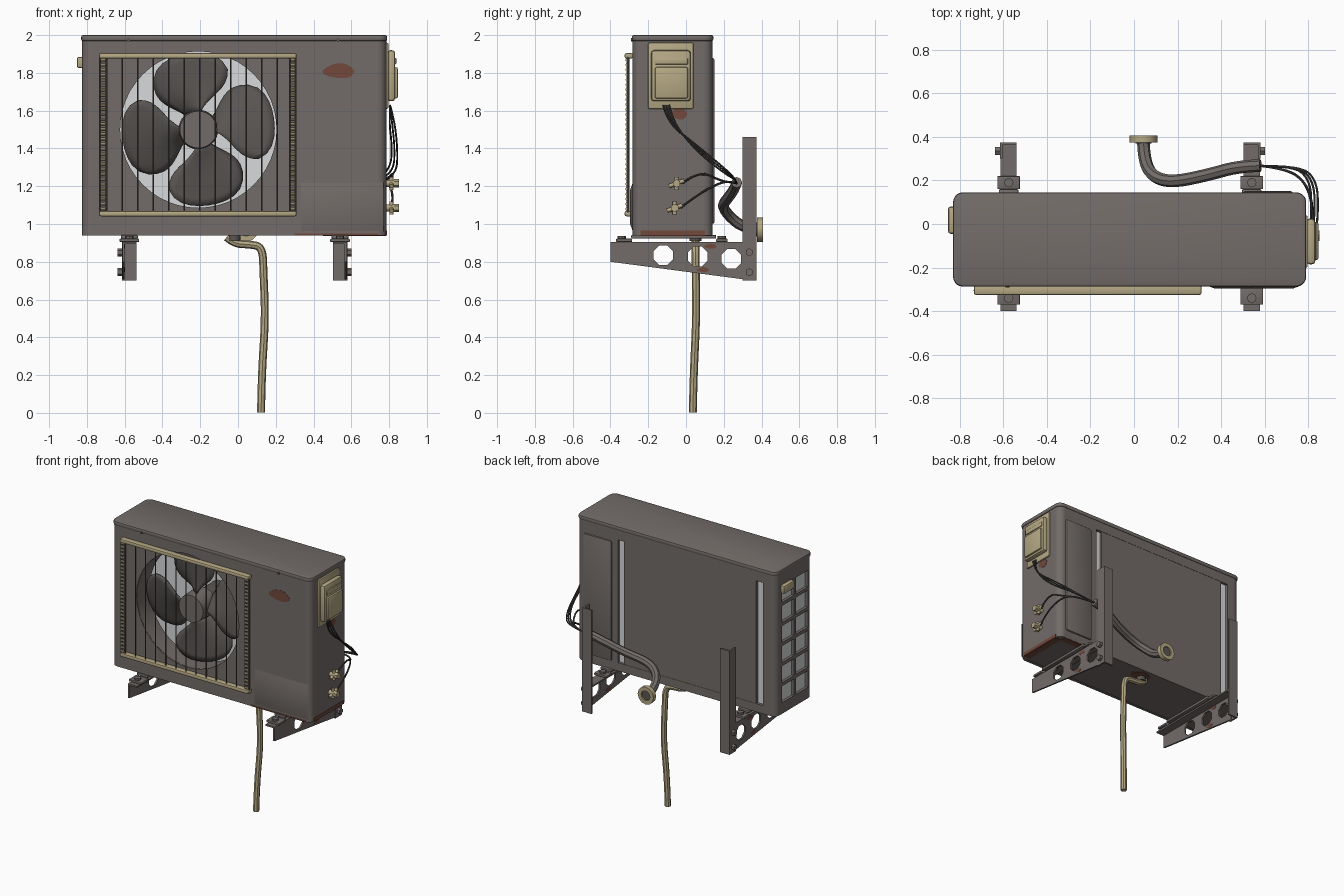
import bpy, bmesh, math
from mathutils import Vector

cube = bpy.data.objects.get("Cube")
if cube:
    bpy.data.objects.remove(cube, do_unlink=True)


def material(name, r, g, b):
    m = bpy.data.materials.new(name)
    m.use_nodes = True
    m.diffuse_color = (r, g, b, 1)
    bsdf = next(n for n in m.node_tree.nodes if n.type == 'BSDF_PRINCIPLED')
    bsdf.inputs["Base Color"].default_value = (r, g, b, 1)
    bsdf.inputs["Roughness"].default_value = 0.7
    return m


GREY = material("warm grey paint", 0.17, 0.15, 0.14)
DARK = material("dark grey", 0.10, 0.09, 0.085)
CREAM = material("aged cream plastic", 0.46, 0.39, 0.23)
RUST = material("rust", 0.17, 0.065, 0.043)
FIN = material("pale fins", 0.68, 0.70, 0.71)
CABLE = material("black cable", 0.06, 0.055, 0.053)


def shade(ob):
    bpy.ops.object.select_all(action='DESELECT')
    ob.select_set(True)
    bpy.context.view_layer.objects.active = ob
    bpy.ops.object.shade_smooth_by_angle(angle=math.radians(35))


def finish(name, bm, mat):
    bmesh.ops.recalc_face_normals(bm, faces=bm.faces)
    me = bpy.data.meshes.new(name)
    bm.to_mesh(me)
    bm.free()
    me.materials.append(mat)
    ob = bpy.data.objects.new(name, me)
    bpy.context.collection.objects.link(ob)
    shade(ob)
    return ob


def box(name, x, y, z, mat, bevel=0.0, upright=0.0):
    """Box from ranges; upright rounds the vertical edges, bevel the rest."""
    bm = bmesh.new()
    bmesh.ops.create_cube(bm, size=1)
    for v in bm.verts:
        v.co = [r[0] if c < 0 else r[1] for r, c in zip((x, y, z), v.co)]
    if upright:
        edges = [e for e in bm.edges if abs(e.verts[0].co.z - e.verts[1].co.z) > 1e-4]
        bmesh.ops.bevel(bm, geom=edges, offset=upright, segments=5, affect='EDGES', profile=0.5)
    if bevel:
        edges = [e for e in bm.edges if e.calc_face_angle(0) > 0.6]
        bmesh.ops.bevel(bm, geom=edges, offset=bevel, segments=2, affect='EDGES', profile=0.5)
    return finish(name, bm, mat)


def rod(name, a, b, r, mat, sides=12, r2=None):
    a, b = Vector(a), Vector(b)
    bm = bmesh.new()
    bmesh.ops.create_cone(bm, cap_ends=True, segments=sides, radius1=r,
                          radius2=r if r2 is None else r2, depth=(b - a).length)
    rot = (b - a).to_track_quat('Z', 'Y').to_matrix().to_4x4()
    rot.translation = (a + b) / 2
    bm.transform(rot)
    return finish(name, bm, mat)


def hose(name, points, r, mat):
    cu = bpy.data.curves.new(name, 'CURVE')
    cu.dimensions, cu.bevel_depth, cu.bevel_resolution, cu.use_fill_caps = '3D', r, 2, True
    sp = cu.splines.new('NURBS')
    sp.points.add(len(points) - 1)
    for p, co in zip(sp.points, points):
        p.co = (*co, 1)
    sp.use_endpoint_u, sp.order_u, sp.resolution_u = True, 3, 6
    cu.materials.append(mat)
    path = bpy.data.objects.new(name + "_path", cu)
    bpy.context.collection.objects.link(path)
    bpy.context.view_layer.update()
    me = bpy.data.meshes.new_from_object(path.evaluated_get(bpy.context.evaluated_depsgraph_get()))
    bpy.data.objects.remove(path, do_unlink=True)
    ob = bpy.data.objects.new(name, me)
    bpy.context.collection.objects.link(ob)
    shade(ob)


def ring(u, v, r, n, turn=0.0):
    return [(u + r * math.cos(turn + i * math.tau / n), v + r * math.sin(turn + i * math.tau / n))
            for i in range(n)]


def rect(u, v):
    return [(u[0], v[0]), (u[1], v[0]), (u[1], v[1]), (u[0], v[1])]


def plate(name, outline, axis, lo, hi, mat, holes=()):
    """Flat outline with holes, extruded along one axis."""
    def place(p, d):
        return {'x': (d, *p), 'y': (p[0], d, p[1]), 'z': (*p, d)}[axis]
    bm = bmesh.new()
    edges = []
    for loop in (outline, *holes):
        vs = [bm.verts.new(place(p, lo)) for p in loop]
        edges += [bm.edges.new((a, b)) for a, b in zip(vs, vs[1:] + vs[:1])]
    bmesh.ops.triangle_fill(bm, edges=edges, use_beauty=True)
    ext = bmesh.ops.extrude_face_region(bm, geom=bm.faces[:])
    moved = [v for v in ext['geom'] if isinstance(v, bmesh.types.BMVert)]
    bmesh.ops.translate(bm, vec=Vector(place((0, 0), hi - lo)), verts=moved)
    return finish(name, bm, mat)


def blotch(name, cu, cv, ru, rv, axis, lo, hi):
    pts = [(cu + ru * u * (0.92 + 0.08 * math.sin(5 * i)), cv + rv * v * (0.92 + 0.08 * math.sin(5 * i)))
           for i, (u, v) in enumerate(ring(0, 0, 1, 16))]
    return plate(name, pts, axis, lo, hi, RUST)


# Casing walls: fan hole in front, large rear opening, grid on one side
FX, FZ = -0.21, 1.5
X0, X1, Y0, Y1, R = -0.825, 0.785, -0.282, 0.14, 0.045
WX, WY, WZ = (X0 + R, X1 - R), (Y0 + R, Y1 - R), (0.94, 1.97)
plate("front_panel", rect(WX, WZ), 'y', Y0, Y0 + 0.02, GREY, [ring(FX, FZ, 0.415, 48)])
plate("rear_panel", rect(WX, WZ), 'y', Y1 - 0.02, Y1, GREY, [rect((-0.72, 0.455), (1.0, 1.9))])
slots = [rect((y, y + 0.14), (z, z + 0.122))
         for y in (-0.232, -0.074) for z in [1.02 + i * 0.147 for i in range(6)]]
plate("grid_panel", rect(WY, WZ), 'x', X0, X0 + 0.02, GREY, slots)
plate("service_side", rect(WY, WZ), 'x', X1 - 0.02, X1, GREY)
for cx, sx in ((WX[0], -1), (WX[1], 1)):
    for cy, sy in ((WY[0], -1), (WY[1], 1)):
        arc = [(cx + sx * R * math.cos(i * math.pi / 12), cy + sy * R * math.sin(i * math.pi / 12))
               for i in range(7)]
        plate("corner", [(cx, cy)] + arc, 'z', *WZ, GREY)
box("floor", (X0 + 0.01, X1 - 0.01), (Y0 + 0.01, Y1 - 0.01), (0.942, 0.965), GREY, 0, 0.04)
box("lid", (-0.83, 0.79), (-0.287, 0.145), (1.968, 2.0), GREY, 0.01, 0.045)
box("rear_bulge", (0.50, 0.73), (0.12, 0.152), (1.0, 1.88), GREY, 0.014)
for x in (-0.58, 0.53):
    rod("lid_screw", (x, -0.292, 1.975), (x, -0.28, 1.975), 0.009, DARK)

# Shallow swelling at the foot of the front panel
bm = bmesh.new()
bmesh.ops.create_cube(bm, size=1)
for v in bm.verts:
    k = 0.36 if v.co.y < 0 else 0.44
    v.co = (0.55 + k * v.co.x, -0.296 if v.co.y < 0 else -0.281, 1.09 + (k - 0.18) * v.co.z)
finish("front_swelling", bm, GREY)

# Heat exchanger
box("rear_fins", (-0.79, 0.47), (0.09, 0.118), (0.97, 1.94), FIN)
box("side_fins", (-0.80, -0.775), (-0.25, 0.1), (0.97, 1.94), FIN)
box("rear_screen", (-0.665, 0.405), (0.115, 0.138), (0.99, 1.905), GREY)

# Fan with shroud
plate("fan_shroud", ring(FX, FZ, 0.424, 48), 'y', -0.275, -0.13, GREY, [ring(FX, FZ, 0.414, 48)])
rod("fan_hub", (FX, -0.10, FZ), (FX, -0.245, FZ), 0.105, GREY, 32, 0.098)
rod("motor", (FX, 0.09, FZ), (FX, -0.10, FZ), 0.08, DARK, 24)
NR, NT = 8, 10
for k in range(4):
    bm = bmesh.new()
    rows = []
    for i in range(NR + 1):
        s = i / NR
        row = []
        for j in range(NT + 1):
            t = j / NT
            u = abs(2 * t - 1)
            r = 0.09 + s * (0.315 - 0.05 * u ** 4)
            half = math.radians(24 + 17 * math.sin(math.pi * min(1, s * 0.8)))
            a = math.radians(18 + 90 * k - 10 * s) + (2 * t - 1) * half
            y = -0.17 + 0.10 * (t - 0.5) + 0.02 * u * u
            row.append(bm.verts.new((FX + r * math.cos(a), y, FZ + r * math.sin(a))))
        rows.append(row)
    for a, b in zip(rows, rows[1:]):
        for j in range(NT):
            bm.faces.new((a[j], a[j + 1], b[j + 1], b[j]))
    blade = finish("fan_blade", bm, DARK)
    blade.modifiers.new("thickness", 'SOLIDIFY').thickness = 0.008

# Fan guard: cream rails, wire ends and upright wires
for z in (1.055, 1.89):
    box("guard_rail", (-0.735, 0.31), (-0.325, -0.28), (z - 0.014, z + 0.014), CREAM, 0.009)
for x in (-0.715, 0.29):
    for dx in (-0.015, 0.015):
        rod("guard_post", (x + dx, -0.305, 1.06), (x + dx, -0.305, 1.885), 0.006, DARK, 6)
    for i in range(31):
        z = 1.08 + i * 0.0263
        rod("guard_wire_end", (x - 0.013, -0.312, z), (x + 0.013, -0.312, z), 0.009, CREAM, 8)
for i in range(12):
    x = -0.695 + 0.082 * i
    rod("guard_wire", (x, -0.312, 1.06), (x, -0.312, 1.885), 0.004, DARK, 6)

# Service box on the left side and carrying handle on the other
box("service_plate", (0.775, 0.797), (-0.20, 0.04), (1.61, 1.96), CREAM, 0.008)
box("service_cover", (0.79, 0.832), (-0.185, 0.025), (1.65, 1.92), CREAM, 0.016)
box("service_panel", (0.825, 0.846), (-0.165, 0.01), (1.665, 1.83), CREAM, 0.009)
box("service_grip", (0.825, 0.838), (-0.165, 0.01), (1.845, 1.88), CREAM, 0.005)
box("carry_handle", (-0.853, -0.81), (-0.045, 0.08), (1.825, 1.885), CREAM, 0.012)

# Valves
for y, z in ((-0.05, 1.215), (-0.06, 1.085)):
    rod("valve_body", (0.78, y, z), (0.835, y, z), 0.018, CREAM)
    rod("valve_cap", (0.825, y, z), (0.852, y, z), 0.022, CREAM, 6)
    rod("valve_stem", (0.812, y - 0.04, z - 0.015), (0.812, y + 0.04, z + 0.015), 0.011, CREAM)
    rod("valve_port", (0.812, y, z - 0.035), (0.812, y, z + 0.035), 0.011, CREAM)
    hose("valve_pipe", [(0.812, y + 0.03, z), (0.825, y + 0.12, z + 0.07), (0.79, 0.19, 1.225),
                        (0.70, 0.255, 1.22), (0.56, 0.27, 1.215)], 0.006, CABLE)

# Cables and insulated line to the wall
for i in range(3):
    d = i * 0.015
    hose("cable", [(0.805, -0.12 + d, 1.63), (0.80 + d, -0.10 + d, 1.54), (0.815 + d, 0.05, 1.42 - d),
                   (0.81 + d, 0.2, 1.30 - d), (0.73 + d, 0.27, 1.23), (0.56, 0.265, 1.215)], 0.005, CABLE)
hose("insulated_line", [(0.58, 0.268, 1.22), (0.48, 0.265, 1.20), (0.34, 0.225, 1.14), (0.17, 0.19, 1.10),
                        (0.08, 0.22, 1.05), (0.045, 0.30, 0.98), (0.043, 0.385, 0.97)], 0.029, GREY)
plate("wall_collar", ring(0.043, 0.97, 0.064, 12), 'y', 0.375, 0.407, CREAM, [ring(0.043, 0.97, 0.036, 12)])
rod("collar_core", (0.043, 0.37, 0.97), (0.043, 0.397, 0.97), 0.037, DARK, 12)

# Drain hose
rod("drain_spout", (-0.02, 0.05, 0.945), (-0.02, 0.05, 0.91), 0.032, DARK, 12)
hose("drain_hose", [(-0.06, 0.05, 0.93), (-0.02, 0.05, 0.895), (0.06, 0.05, 0.892), (0.13, 0.05, 0.88),
                    (0.135, 0.052, 0.74), (0.145, 0.055, 0.5), (0.125, 0.04, 0.2), (0.122, 0.036, 0.002)],
     0.021, CREAM)

# Wall brackets and feet, mirrored about the case centre
for cx, s in ((-0.575, -1), (0.54, 1)):
    def span(a, b):
        return tuple(sorted((cx + s * a, cx + s * b)))
    lo, hi = span(0.025, 0.037)
    plate("bracket_arm", [(-0.40, 0.90), (-0.40, 0.80), (0.32, 0.705), (0.32, 0.90)], 'x', lo, hi, GREY,
          [ring(y, z, 0.056, 8, math.pi / 8) for y, z in ((-0.12, 0.835), (0.062, 0.828), (0.24, 0.815))])
    box("bracket_flange", span(-0.037, 0.037), (-0.40, 0.365), (0.893, 0.905), GREY)
    box("bracket_post_side", span(0.028, 0.040), (0.30, 0.374), (0.70, 1.46), GREY)
    box("bracket_post_back", span(-0.037, 0.040), (0.362, 0.374), (0.70, 1.46), GREY)
    for z in (0.745, 0.85):
        rod("post_bolt", (cx + s * 0.036, 0.335, z), (cx + s * 0.062, 0.335, z), 0.021, GREY, 6)
    box("foot_rail", span(-0.045, 0.045), (-0.29, 0.16), (0.922, 0.942), GREY, 0.006)
    for y0, y1, yb in ((-0.37, -0.285, -0.34), (0.16, 0.22, 0.19)):
        box("foot_tab", span(-0.052, 0.052), (y0, y1), (0.905, 0.922), GREY, 0.004)
        rod("foot_bolt", (cx, yb, 0.90), (cx, yb, 0.937), 0.022, GREY, 8)
    for y, z in ((0.13, 0.882), (0.09, 0.758)):
        blotch("bracket_rust", y, z, 0.035, 0.014, 'x', lo - 0.001, hi + 0.001)

# Rust patches
blotch("front_rust", 0.535, 1.81, 0.09, 0.042, 'y', -0.284, -0.28)
blotch("side_rust", -0.035, 1.585, 0.045, 0.035, 'x', 0.78, 0.787)
blotch("drain_rust", 0.0, 0.07, 0.08, 0.05, 'z', 0.938, 0.943)
box("base_rust_side", (0.78, 0.788), (-0.24, 0.10), (0.94, 0.965), RUST)
box("base_rust_front", (0.30, 0.745), (-0.284, -0.278), (0.94, 0.95), RUST)
box("base_rust_under_side", (0.735, 0.783), (-0.24, 0.10), (0.937, 0.943), RUST)
box("base_rust_under_rear", (0.45, 0.74), (0.09, 0.138), (0.937, 0.943), RUST)
